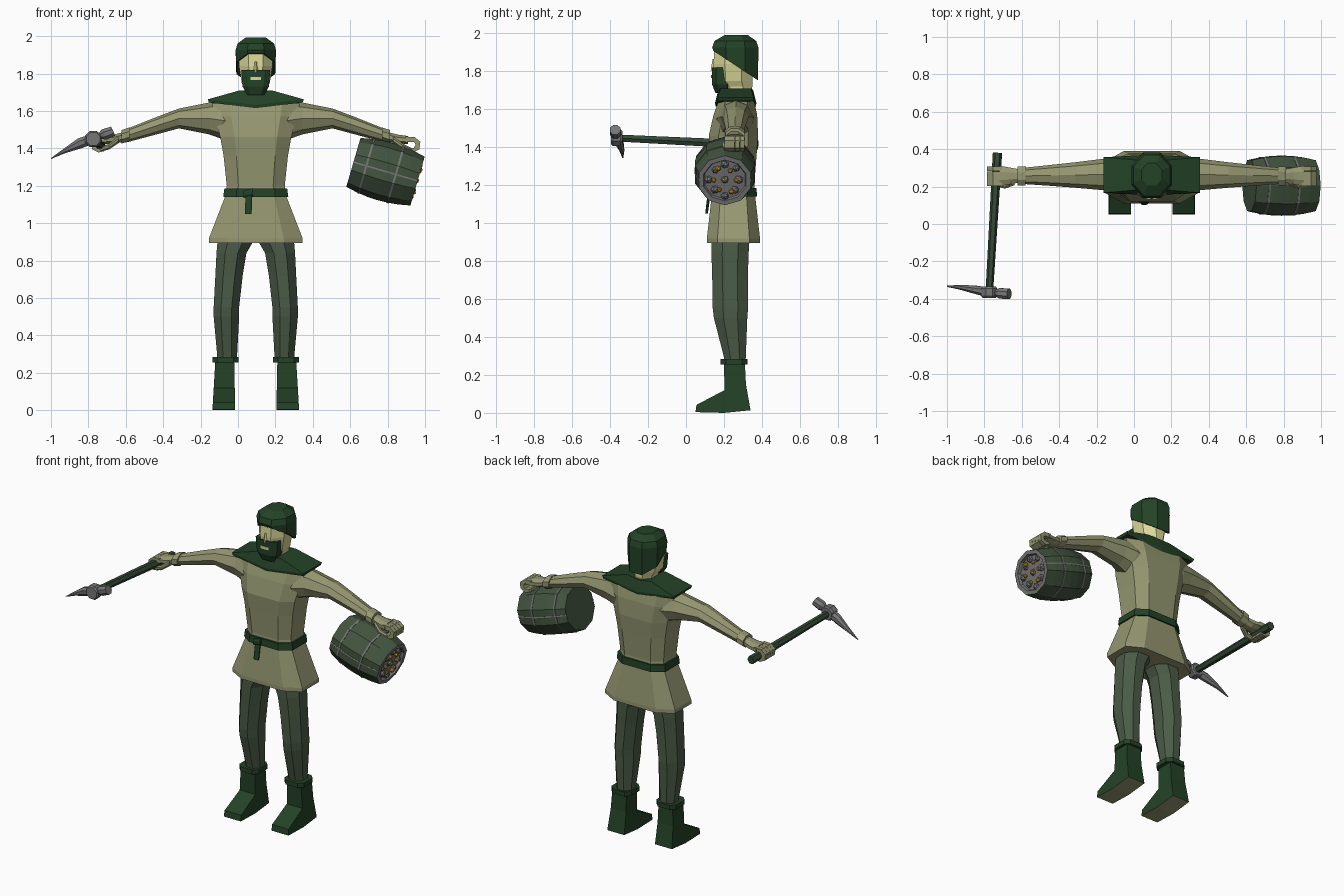
import bpy, bmesh, math, random
from mathutils import Vector, Matrix

cube = bpy.data.objects.get("Cube")
if cube:
    bpy.data.objects.remove(cube, do_unlink=True)


def material(name, r, g, b):
    m = bpy.data.materials.new(name)
    m.use_nodes = True
    m.diffuse_color = (r, g, b, 1)
    m.node_tree.nodes["Principled BSDF"].inputs["Base Color"].default_value = (r, g, b, 1)
    return m


GREEN = material("dark green", .017, .055, .02)
TUNIC = material("tunic olive", .30, .31, .165)
CLOTH = material("trouser green", .07, .105, .062)
SKIN = material("pale skin", .72, .70, .32)
STEEL = material("steel grey", .18, .18, .185)
WOOD = material("barrel wood", .055, .09, .05)
HAFT = material("handle wood", .035, .065, .036)
GOLD = material("gold", .65, .36, .01)
BODY_X = .095                      # the figure stands off the centre line
BODY, WORLD = (BODY_X, 1), (0, 1)
SIDES = ((1, "left"), (-1, "right"))


def finish(name, bm, mats):
    bmesh.ops.recalc_face_normals(bm, faces=bm.faces)
    me = bpy.data.meshes.new(name)
    bm.to_mesh(me)
    bm.free()
    for m in mats:
        me.materials.append(m)
    ob = bpy.data.objects.new(name, me)
    bpy.context.collection.objects.link(ob)
    return ob


def loft(name, rings, mats, place=BODY, bands=None):
    """Skin closed rings of points; bands gives a material index per segment."""
    bm = bmesh.new()
    cx, s = place
    rows = [[bm.verts.new((cx + s * p[0], p[1], p[2])) for p in r] for r in rings]
    n = len(rows[0])
    for k, (a, b) in enumerate(zip(rows, rows[1:])):
        for i in range(n):
            j = (i + 1) % n
            f = bm.faces.new((a[i], a[j], b[j], b[i]))
            f.material_index = bands[k] if bands else 0
    bm.faces.new(rows[0])
    cap = bm.faces.new(rows[-1])
    cap.material_index = bands[-1] if bands else 0
    return finish(name, bm, mats if isinstance(mats, list) else [mats])


def ngon(n, phase=0.0):
    pts = [(math.cos(math.tau * (i + phase) / n), math.sin(math.tau * (i + phase) / n)) for i in range(n)]
    mu, mv = max(p[0] for p in pts), max(p[1] for p in pts)
    return [(u / mu, v / mv) for u, v in pts]


def chamfered(c):
    return [(1, -c), (1, c), (c, 1), (-c, 1), (-1, c), (-1, -c), (-c, -1), (c, -1)]


AXES = {"x": Vector((1, 0, 0)), "y": Vector((0, 1, 0)), "z": Vector((0, 0, 1))}


def tube(name, axis, stations, section, mats, place=BODY, bands=None):
    """Stations are x, y, z, half width, half height across the axis."""
    a = AXES[axis] if isinstance(axis, str) else axis.normalized()
    up = AXES["y"] if abs(a.z) > .9 else AXES["z"]
    u = up.cross(a).normalized()
    v = a.cross(u)
    rings = [[Vector(s[:3]) + u * s[3] * p + v * s[4] * q for p, q in section] for s in stations]
    return loft(name, rings, mats, place, bands)


OCT = chamfered(.42)
BROAD = chamfered(.6)

# Tunic, belt and hanging strap
tube("tunic", "z", [(0, .25, .895, .25, .14), (0, .25, .92, .25, .14), (0, .25, 1.14, .165, .115),
                    (0, .25, 1.2, .155, .11), (0, .25, 1.36, .172, .122), (0, .25, 1.46, .19, .13),
                    (0, .26, 1.57, .22, .115), (0, .265, 1.64, .235, .095), (0, .265, 1.68, .12, .08)],
     BROAD, TUNIC)
tube("belt", "z", [(0, .25, 1.14, .174, .124), (0, .25, 1.185, .168, .122)], BROAD, GREEN)
tube("belt_strap", "z", [(-.04, .108, 1.05, .018, .007), (-.037, .121, 1.15, .018, .008)], OCT, GREEN)
tube("belt_knot", "x", [(-.065, .122, 1.155, .012, .018), (-.015, .122, 1.165, .012, .022)], OCT, GREEN)

# Shoulder cape with pointed front and back
CAPE = [(1, -1), (1, 1), (0, 1.15), (-1, 1), (-1, -1), (0, -1.15)]


def cape_ring(hx, hy, z, dip):
    return [(hx * u, .262 + hy * v, z - (dip if u == 0 else 0)) for u, v in CAPE]


loft("shoulder_cape", [cape_ring(.25, .092, 1.645, .03), cape_ring(.257, .095, 1.662, .03),
                       cape_ring(.085, .08, 1.71, .008)], GREEN)

# Head, face and beard
tube("head", "z", [(0, .27, 1.66, .055, .065), (0, .265, 1.72, .06, .085), (0, .25, 1.75, .075, .1),
                   (0, .25, 1.84, .09, .105), (0, .25, 1.94, .09, .1)], OCT, SKIN)
tube("nose", "z", [(0, .148, 1.805, .016, .018), (0, .15, 1.865, .008, .01)], ngon(4), SKIN)
tube("beard", "z", [(0, .19, 1.685, .045, .035), (0, .188, 1.73, .07, .05), (0, .185, 1.82, .078, .047)],
     BROAD, GREEN)
tube("mouth", "z", [(0, .137, 1.765, .028, .004), (0, .137, 1.782, .028, .004)], OCT, SKIN)


# Cap, cut low at the nape and high over the brow
def cap_ring(y, z, hx, hy, slope=0.0):
    return [(hx * u, y + hy * v, z - slope * v) for u, v in OCT]


loft("cap", [cap_ring(.262, 1.83, .104, .117, .077), cap_ring(.26, 1.925, .108, .122),
             cap_ring(.26, 1.96, .098, .11), cap_ring(.265, 1.992, .055, .06)], GREEN)

for s, side in SIDES:
    place = (BODY_X, s)
    # Arm, cuff and hand
    tube(side + "_arm", "x", [(.1, .26, 1.54, .1, .1), (.18, .26, 1.55, .1, .1), (.25, .265, 1.56, .085, .085),
                              (.41, .262, 1.56, .068, .053), (.54, .26, 1.518, .056, .046),
                              (.69, .257, 1.468, .043, .036)], ngon(8), TUNIC, place)
    tube(side + "_cuff", "x", [(.675, .257, 1.475, .052, .037), (.718, .257, 1.462, .05, .036)], OCT, TUNIC, place)
    tube(side + "_palm", "x", [(.7, .257, 1.463, .034, .026), (.76, .257, 1.448, .045, .025),
                               (.815, .257, 1.445, .055, .021)], OCT, TUNIC, place)
    curl = [(.8, 1.463), (.85, 1.46), (.88, 1.435), (.875, 1.395), (.84, 1.378), (.81, 1.385),
            (.815, 1.402), (.845, 1.402), (.855, 1.42), (.845, 1.435), (.8, 1.432)]
    for i in range(4):
        y = .204 + i * .0265
        loft(f"{side}_finger_{i + 1}", [[(x, y, z) for x, z in curl], [(x, y + .025, z) for x, z in curl]],
             TUNIC, place)
    tube(side + "_thumb", "x", [(.735, .225, 1.445, .018, .018), (.785, .205, 1.41, .016, .016),
                                (.835, .215, 1.39, .012, .01)], OCT, TUNIC, place)

    # Trouser leg, boot cuff and boot
    tube(side + "_leg", "z", [(.155, .258, .26, .052, .055), (.153, .258, .29, .053, .057),
                              (.157, .235, .5, .068, .088), (.157, .234, .55, .068, .093),
                              (.143, .232, .72, .073, .094), (.13, .232, .84, .08, .098),
                              (.103, .235, .92, .1, .1)], OCT, CLOTH, place)
    tube(side + "_boot_cuff", "z", [(.162, .253, .256, .07, .072), (.162, .253, .284, .07, .072)],
         BROAD, GREEN, place)
    outline = [(.2, .27), (.203, .12), (.055, .042), (.05, .004), (.2, 0), (.34, .014), (.316, .15), (.31, .27)]
    boot = loft(side + "_boot", [[(.11 + .02 * z, y, z) for y, z in outline],
                                 [(.232 - .06 * z, y, z) for y, z in outline]], [GREEN, TUNIC], place)
    for f in boot.data.polygons:
        if f.normal.z < -.7:
            f.material_index = 1

# Pick: handle, socket and curved head
start, end = Vector((-.775, -.39, 1.45)), Vector((-.73, .38, 1.412))
tube("pick_handle", end - start, [(*start, .02, .018), (*end, .025, .023)], ngon(6), HAFT, WORLD)
tube("pick_socket", "y", [(-.774, -.395, 1.45, .036, .036), (-.774, -.385, 1.45, .043, .043),
                          (-.774, -.345, 1.45, .043, .043), (-.774, -.335, 1.45, .036, .036)], OCT, STEEL, WORLD)
tube("pick_head", Vector((.9, 0, .42)),
     [(-1, -.333, 1.345, .003, .002), (-.93, -.338, 1.385, .013, .012), (-.845, -.352, 1.427, .022, .028),
      (-.775, -.366, 1.452, .026, .026), (-.735, -.37, 1.467, .018, .019), (-.715, -.371, 1.474, .028, .03),
      (-.667, -.373, 1.492, .028, .027)], OCT, STEEL, WORLD)

# Barrel with recessed open end
base, tip = Vector((.617, .205, 1.325)), Vector((.96, .205, 1.225))
axis = tip - base
DECAGON = ngon(10, .5)


def radius(t):
    return .158 - .088 * (t - .5) ** 2


def station(t, r):
    return (*(base + axis * t), r, r)


steps = [0, .17, .34, .5, .66, .83, 1]
tube("barrel", axis, [station(t, radius(t)) for t in steps] + [station(1, .112), station(.95, .106)],
     DECAGON, [WOOD, STEEL], WORLD, [0] * 6 + [1, 1, 1])
for i, t in enumerate((.2, .66)):
    tube(f"barrel_hoop_{i + 1}", axis, [station(t - .015, radius(t) + .003), station(t + .015, radius(t) + .003)],
         DECAGON, STEEL, WORLD)
for y, label in ((-1, "front"), (1, "back")):
    strip = [(*(base + axis * t + Vector((0, y * radius(t), 0))), .003, .005) for t in steps]
    tube(label + "_barrel_strip", axis, strip, OCT, STEEL, WORLD)

# Ore heap showing in the open end
random.seed(4)
for name, mat, count, spread, size in (("gold_nuggets", GOLD, 7, .065, .015), ("ore_stones", STEEL, 9, .08, .024)):
    bm = bmesh.new()
    for i in range(count):
        a = math.tau * i / (count - 1)
        r = spread * random.uniform(.85, 1.1) if i < count - 1 else 0
        centre = base + axis * (.985 if mat == GOLD else .95) + Vector((.29 * r * math.sin(a), r * math.cos(a), r * math.sin(a)))
        turn = Matrix.Rotation(random.uniform(0, 3), 4, "X")
        bmesh.ops.create_icosphere(bm, subdivisions=1, radius=size * random.uniform(.8, 1.1),
                                   matrix=Matrix.Translation(centre) @ turn)
    finish(name, bm, [mat])
